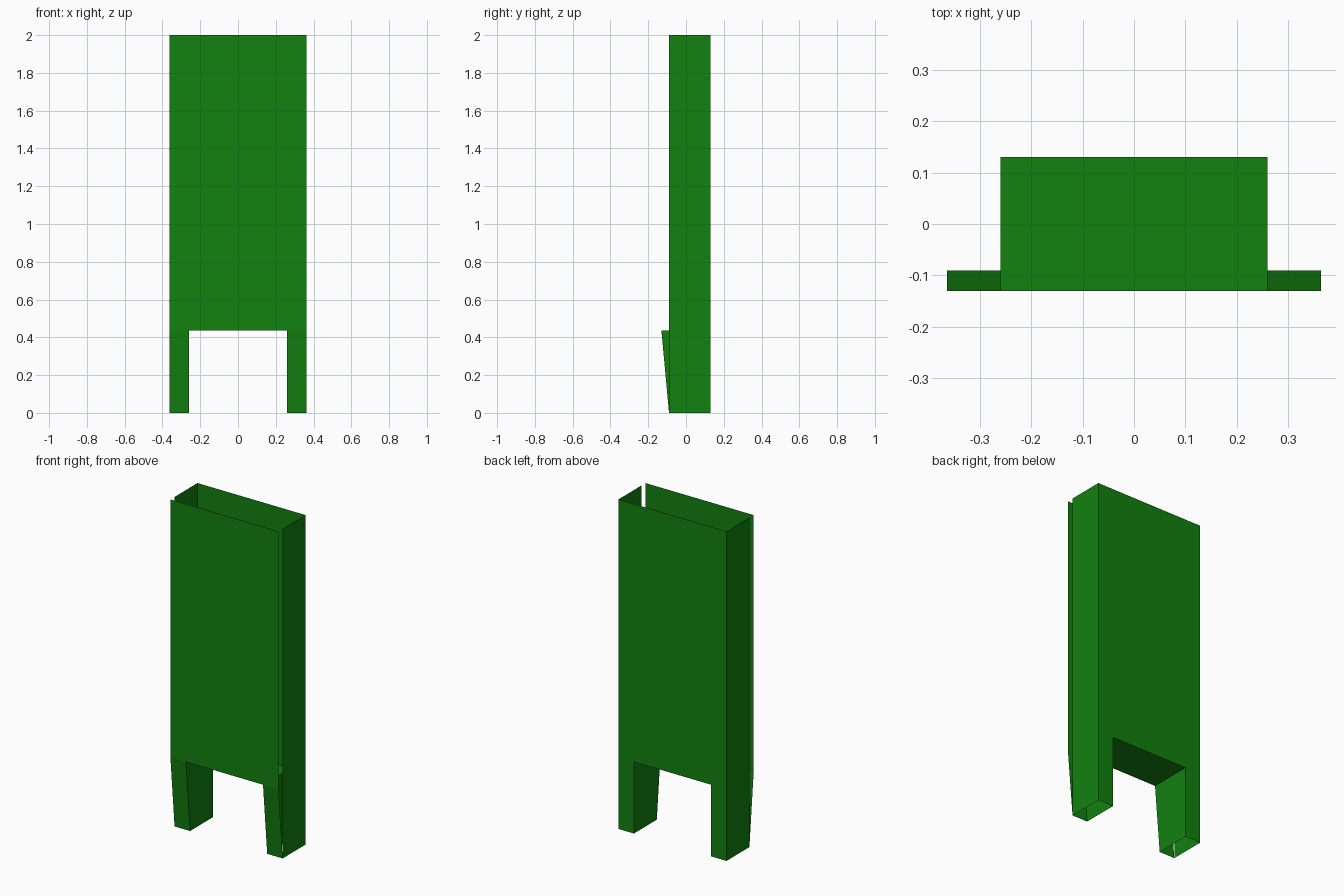
import bpy

if "Cube" in bpy.data.objects:
    bpy.data.objects.remove(bpy.data.objects["Cube"])

W, IN = 0.363, 0.259           # outer half width, inner leg x
FRONT, TOE, BACK = -0.13, -0.09, 0.13
SHELF, TOP = 0.435, 2.0

green = bpy.data.materials.new("green")
green.diffuse_color = (0.006, 0.22, 0.005, 1)
green.use_nodes = True
green.node_tree.nodes["Principled BSDF"].inputs["Base Color"].default_value = green.diffuse_color


def sheet(name, *polygons):
    """One object made of thin flat polygons."""
    verts, faces = [], []
    for poly in polygons:
        faces.append(tuple(range(len(verts), len(verts) + len(poly))))
        verts += poly
    mesh = bpy.data.meshes.new(name)
    mesh.from_pydata(verts, [], faces)
    mesh.materials.append(green)
    obj = bpy.data.objects.new(name, mesh)
    bpy.context.collection.objects.link(obj)


def mirrored(poly):
    """Mirror across x, keeping the normal outward."""
    return [(-x, y, z) for x, y, z in reversed(poly)]


# Upright front and back panels, and the shelf closing the arch
sheet("front_panel", [(-W, FRONT, SHELF), (W, FRONT, SHELF), (W, FRONT, TOP), (-W, FRONT, TOP)])
sheet("back_panel", [(W, BACK, 0), (IN, BACK, 0), (IN, BACK, SHELF), (-IN, BACK, SHELF),
                     (-IN, BACK, 0), (-W, BACK, 0), (-W, BACK, TOP), (W, BACK, TOP)])
sheet("shelf", [(-IN, BACK, SHELF), (IN, BACK, SHELF), (IN, FRONT, SHELF), (-IN, FRONT, SHELF)])

# Right-hand parts: full-height side, inner leg wall, sloping leg front
parts = {
    "side_panel": [(W, TOE, 0), (W, BACK, 0), (W, BACK, TOP), (W, TOE, TOP)],
    "inner_leg_wall": [(IN, BACK, 0), (IN, TOE, 0), (IN, FRONT, SHELF), (IN, BACK, SHELF)],
    "leg_front": [(IN, TOE, 0), (W, TOE, 0), (W, FRONT, SHELF), (IN, FRONT, SHELF)],
}
for name, poly in parts.items():
    sheet("right_" + name, poly)
    sheet("left_" + name, mirrored(poly))
